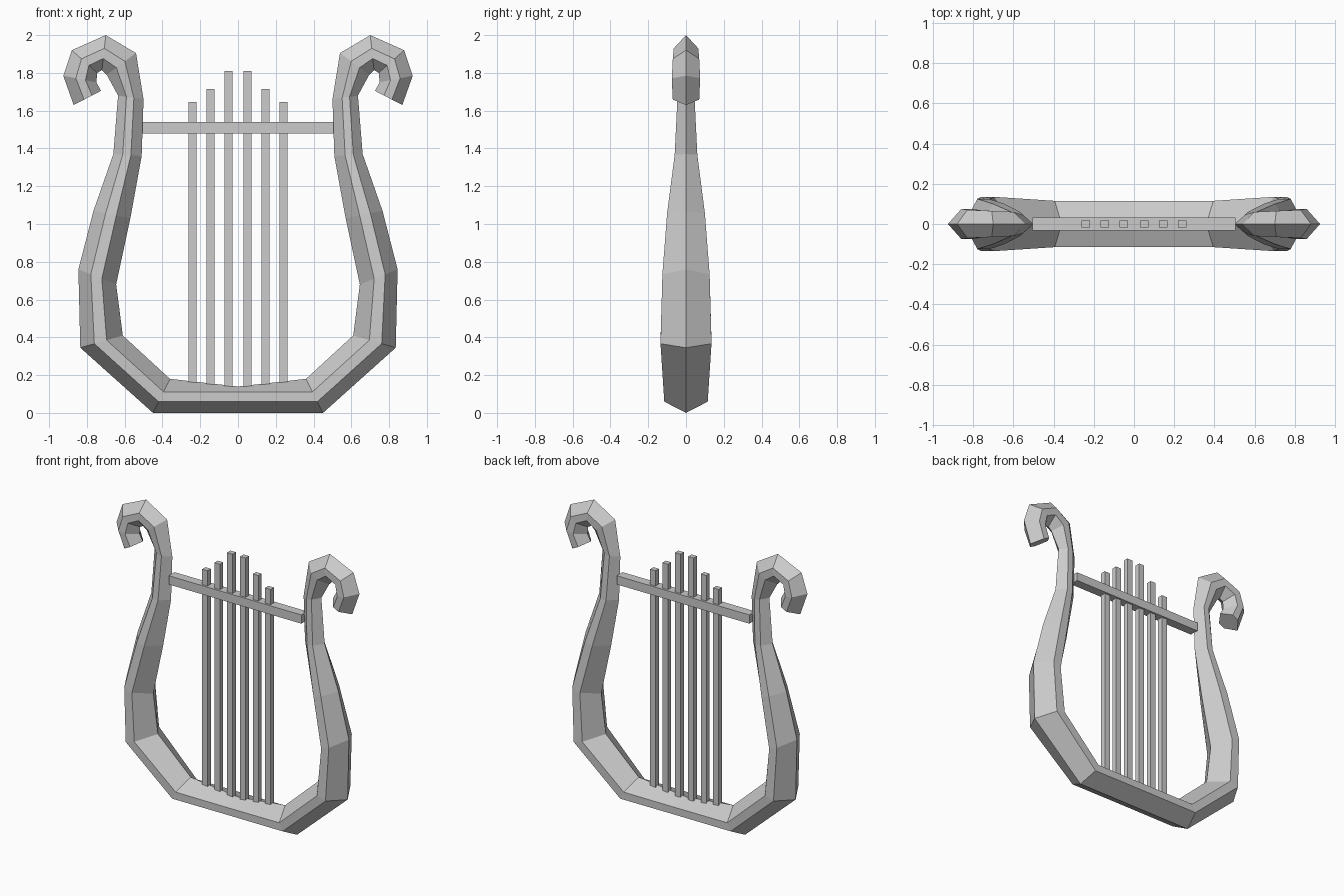
import bpy
import bmesh
from mathutils import Vector

cube = bpy.data.objects.get("Cube")
if cube:
    bpy.data.objects.remove(cube)

grey = bpy.data.materials.new("plain grey")
grey.use_nodes = True
colour = (0.6, 0.6, 0.6, 1)
grey.diffuse_color = colour
grey.node_tree.nodes["Principled BSDF"].inputs["Base Color"].default_value = colour


def add_object(name, bm):
    bmesh.ops.recalc_face_normals(bm, faces=bm.faces)
    mesh = bpy.data.meshes.new(name)
    bm.to_mesh(mesh)
    bm.free()
    mesh.materials.append(grey)
    obj = bpy.data.objects.new(name, mesh)
    bpy.context.collection.objects.link(obj)
    return obj


def box(name, low, high):
    bm = bmesh.new()
    bmesh.ops.create_cube(bm, size=1)
    low, high = Vector(low), Vector(high)
    for v in bm.verts:
        v.co = (low + high) / 2 + v.co * (high - low)
    return add_object(name, bm)


# Frame stations: (outer ridge x, z), (inner ridge x, z), half thickness
stations = [
    ((0, 0), (0, 0.14), 0.115),
    ((0.45, 0), (0.36, 0.18), 0.115),
    ((0.835, 0.345), (0.61, 0.41), 0.135),
    ((0.845, 0.76), (0.645, 0.68), 0.125),
    ((0.765, 1.07), (0.57, 1.03), 0.1),
    ((0.66, 1.37), (0.51, 1.36), 0.06),
    ((0.635, 1.68), (0.5, 1.66), 0.045),
    ((0.695, 1.79), (0.54, 1.905), 0.06),
    ((0.72, 1.815), (0.7, 2), 0.065),
    ((0.745, 1.80), (0.88, 1.92), 0.07),
    ((0.75, 1.75), (0.925, 1.785), 0.075),
    ((0.725, 1.705), (0.87, 1.63), 0.07),
]

# Hexagonal section swept along one arm, then mirrored
bm = bmesh.new()
rings = []
for i, (outer, inner, w) in enumerate(stations):
    o = Vector((outer[0], 0, outer[1]))
    n = Vector((inner[0], 0, inner[1]))
    a, b = (0.43, 0.79) if i == 0 else (0.33, 0.62)
    side = Vector((0, w, 0))
    A, B = o.lerp(n, a), o.lerp(n, b)
    rings.append([bm.verts.new(p) for p in (o, A - side, B - side, n, B + side, A + side)])
for r, s in zip(rings, rings[1:]):
    for k in range(6):
        m = (k + 1) % 6
        bm.faces.new((r[k], r[m], s[m], s[k]))
bm.faces.new(rings[-1])
# The middle is open before mirroring, so orient from the closed shape
middle = bm.faces.new(rings[0])
bmesh.ops.recalc_face_normals(bm, faces=bm.faces)
bmesh.ops.delete(bm, geom=[middle], context="FACES_ONLY")
frame = add_object("frame", bm)
mirror = frame.modifiers.new("mirror", "MIRROR")
mirror.use_axis[0] = True

# Crossbar between the arms
box("crossbar", (-0.505, -0.032, 1.48), (0.505, 0.032, 1.54))

# Strings, tallest in the middle
for n, (x, top) in enumerate(((0.05, 1.81), (0.146, 1.715), (0.24, 1.645))):
    for label, sign in (("left", 1), ("right", -1)):
        c = sign * x
        box(f"string_{label}_{n + 1}", (c - 0.021, -0.018, 0.12), (c + 0.021, 0.018, top))
